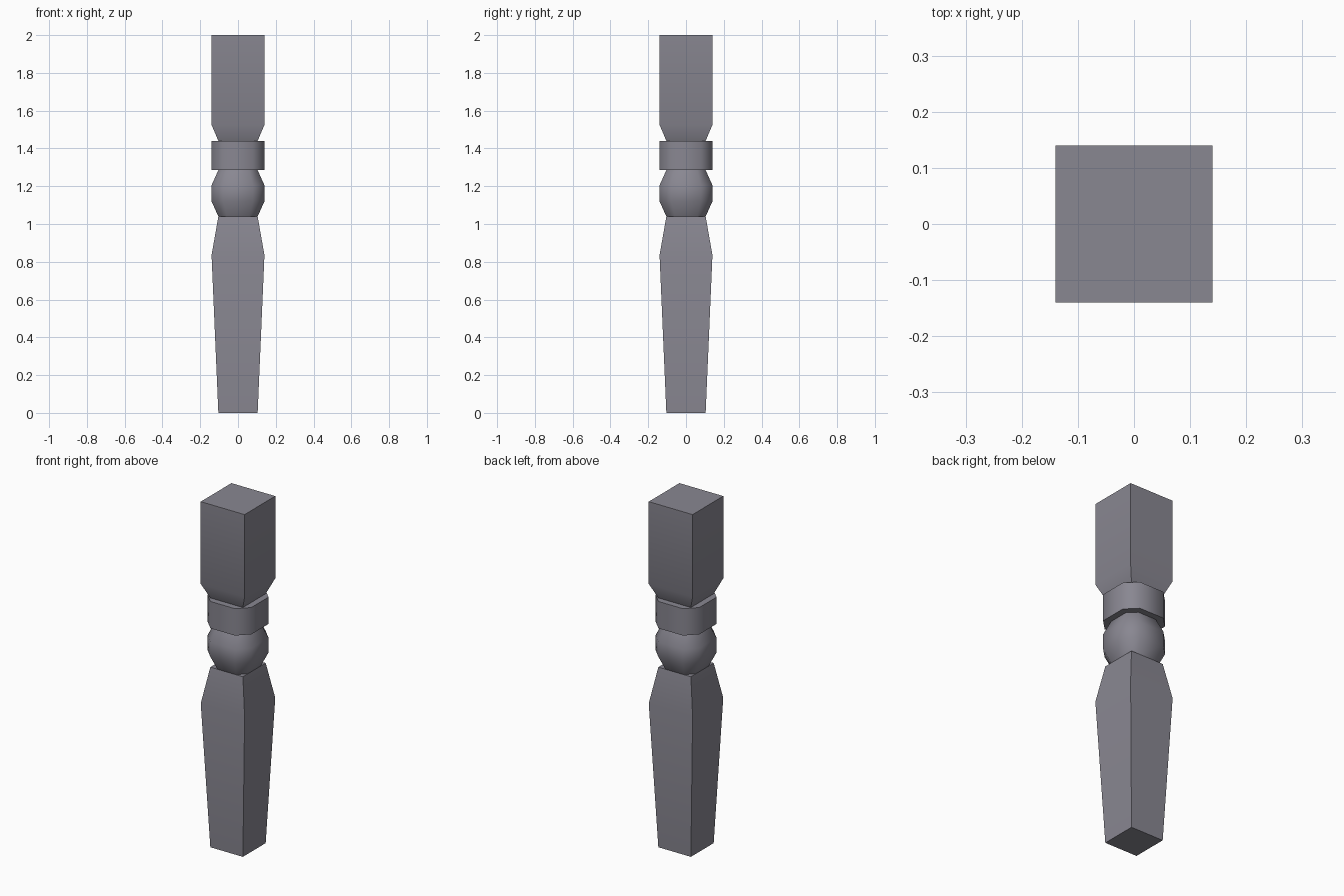
import bpy
import bmesh
from math import radians

cube = bpy.data.objects.get("Cube")
if cube:
    bpy.data.objects.remove(cube, do_unlink=True)

grey = bpy.data.materials.new("warm_grey")
grey.use_nodes = True
colour = (0.25, 0.243, 0.285, 1)
grey.diffuse_color = colour
grey.node_tree.nodes["Principled BSDF"].inputs["Base Color"].default_value = colour

# Unit cross-sections: a plain square and a square with cut corners
SQUARE = [(-1, -1), (1, -1), (1, 1), (-1, 1)]
CUT = 0.56
OCTAGON = [(-CUT, -1), (CUT, -1), (1, -CUT), (1, CUT),
           (CUT, 1), (-CUT, 1), (-1, CUT), (-1, -CUT)]

WIDE, NARROW = 0.14, 0.104


def loft(name, section, profile):
    """Stack scaled copies of a cross-section at (half width, height) steps."""
    bm = bmesh.new()
    rings = [[bm.verts.new((x * r, y * r, z)) for x, y in section]
             for r, z in profile]
    n = len(section)
    for low, high in zip(rings, rings[1:]):
        for i in range(n):
            j = (i + 1) % n
            bm.faces.new((low[i], low[j], high[j], high[i]))
    bm.faces.new(rings[0][::-1])
    bm.faces.new(rings[-1])
    mesh = bpy.data.meshes.new(name)
    bm.to_mesh(mesh)
    bm.free()
    mesh.materials.append(grey)
    obj = bpy.data.objects.new(name, mesh)
    bpy.context.collection.objects.link(obj)
    bpy.ops.object.select_all(action="DESELECT")
    obj.select_set(True)
    bpy.context.view_layer.objects.active = obj
    bpy.ops.object.shade_smooth_by_angle(angle=radians(50))
    return obj


# Tapered lower leg
loft("lower_leg", SQUARE, [(NARROW, 0), (WIDE, 0.835), (NARROW, 1.04)])
# Turned ball
loft("ball", OCTAGON, [(NARROW, 1.04), (WIDE, 1.12), (WIDE, 1.205), (NARROW, 1.285)])
# Straight collar
loft("collar", OCTAGON, [(WIDE, 1.285), (WIDE, 1.44)])
# Square top block with a chamfered foot
loft("top_block", SQUARE, [(NARROW, 1.44), (WIDE, 1.525), (WIDE, 2)])
